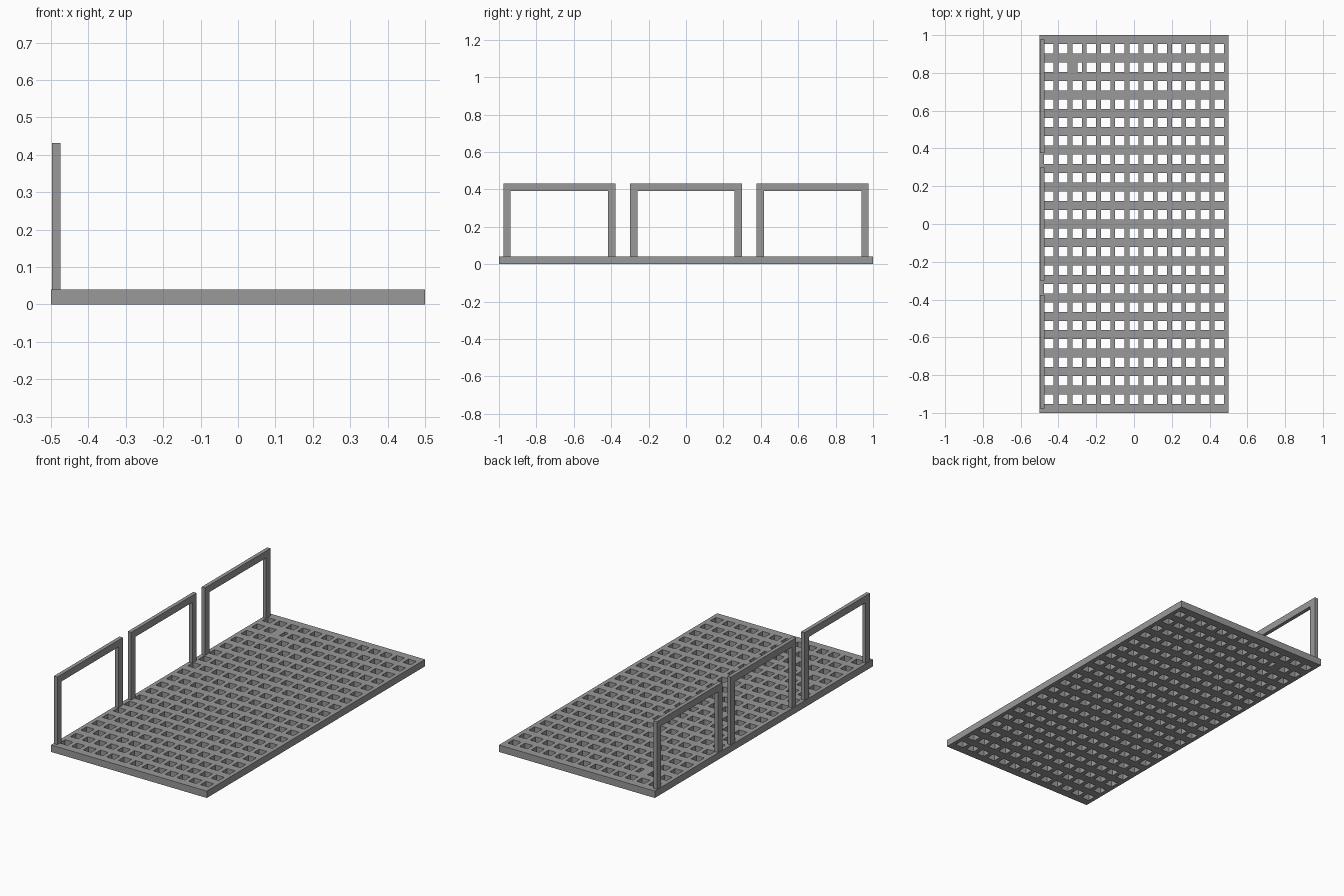
import bpy
import bmesh
from mathutils import Matrix, Vector

cube = bpy.data.objects.get("Cube")
if cube:
    bpy.data.objects.remove(cube, do_unlink=True)

grey = bpy.data.materials.new("steel grey")
GREY = (0.32, 0.32, 0.32, 1)
grey.diffuse_color = GREY
grey.use_nodes = True
grey.node_tree.nodes["Principled BSDF"].inputs["Base Color"].default_value = GREY

COLS, ROWS = 13, 20
PITCH_X, PITCH_Y = 0.0752, 0.0977
HOLE = 0.05
DECK_TOP = 0.04


def finish(bm, name):
    bmesh.ops.recalc_face_normals(bm, faces=bm.faces)
    mesh = bpy.data.meshes.new(name)
    bm.to_mesh(mesh)
    bm.free()
    mesh.materials.append(grey)
    obj = bpy.data.objects.new(name, mesh)
    bpy.context.collection.objects.link(obj)


def add_box(bm, low, high):
    low, high = Vector(low), Vector(high)
    matrix = Matrix.Translation((low + high) / 2) @ Matrix.Diagonal((*(high - low), 1))
    bmesh.ops.create_cube(bm, size=1, matrix=matrix)


def hole_centres(count, pitch):
    return [(i - (count - 1) / 2) * pitch for i in range(count)]


def grid_lines(count, pitch, half):
    """Outer edges plus both sides of every hole, in order."""
    sides = [c + s * HOLE / 2 for c in hole_centres(count, pitch) for s in (-1, 1)]
    return [-half] + sides + [half]


# Deck: flat lattice with square holes, extruded to its thickness
bm = bmesh.new()
xs = grid_lines(COLS, PITCH_X, 0.5)
ys = grid_lines(ROWS, PITCH_Y, 1.0)
verts = [[bm.verts.new((x, y, 0)) for y in ys] for x in xs]
for i in range(len(xs) - 1):
    for j in range(len(ys) - 1):
        if not (i % 2 and j % 2):
            bm.faces.new((verts[i][j], verts[i + 1][j],
                          verts[i + 1][j + 1], verts[i][j + 1]))
ext = bmesh.ops.extrude_face_region(bm, geom=bm.faces[:], use_keep_orig=True)
top = [g for g in ext["geom"] if isinstance(g, bmesh.types.BMVert)]
bmesh.ops.translate(bm, verts=top, vec=(0, 0, DECK_TOP))
finish(bm, "deck_grating")

# Filler that half closes one hole near the back
bm = bmesh.new()
cx = hole_centres(COLS, PITCH_X)[2]
cy = hole_centres(ROWS, PITCH_Y)[-2]
add_box(bm, (cx - HOLE / 2, cy - HOLE / 2, 0), (cx + 0.003, cy + HOLE / 2, DECK_TOP))
finish(bm, "hole_filler")

# Guard rails: two posts and a top bar each, along the right edge
X0, X1 = -0.497, -0.475
RAIL_TOP, BAR, HALF = 0.432, 0.04, 0.3
for name, y in (("front", -0.677), ("middle", 0), ("back", 0.677)):
    bm = bmesh.new()
    for side in (-1, 1):
        edge, inner = y + side * HALF, y + side * (HALF - BAR)
        add_box(bm, (X0, min(edge, inner), DECK_TOP),
                (X1, max(edge, inner), RAIL_TOP - BAR))
    add_box(bm, (X0, y - HALF, RAIL_TOP - BAR), (X1, y + HALF, RAIL_TOP))
    finish(bm, name + "_guard_rail")
